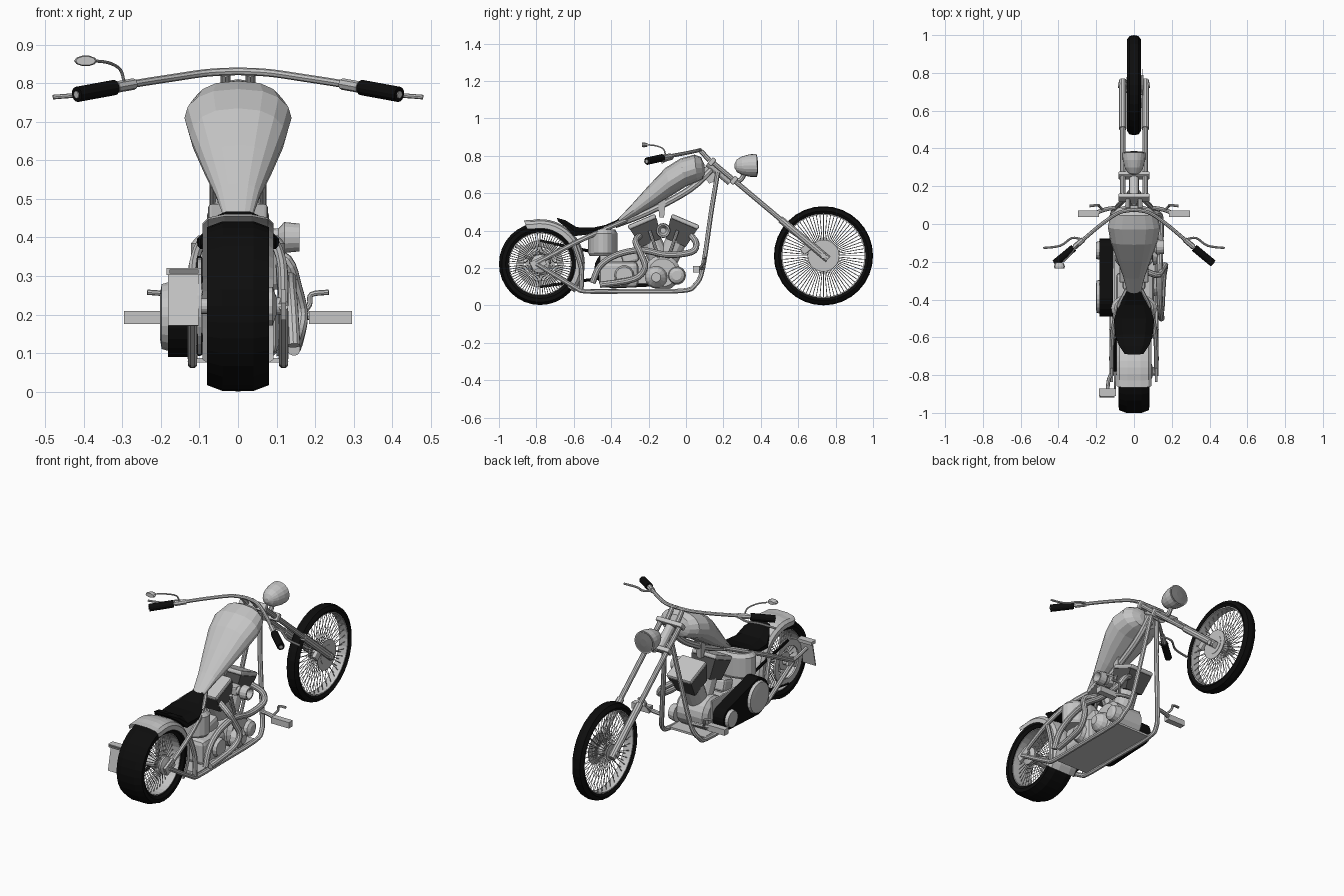
import bpy, bmesh, math
from mathutils import Vector, Matrix

if "Cube" in bpy.data.objects:
    bpy.data.objects.remove(bpy.data.objects["Cube"])

def material(name, v):
    m = bpy.data.materials.new(name)
    m.diffuse_color = (v, v, v, 1)
    m.use_nodes = True
    m.node_tree.nodes["Principled BSDF"].inputs["Base Color"].default_value = m.diffuse_color
    return m

METAL = material("light metal", 0.56)
BLACK = material("black rubber", 0.004)
DARK = material("dark engine grey", 0.09)
LENS = material("lens grey", 0.22)

def finish(name, bm, mat, mirror=False):
    if mirror:
        geo = bmesh.ops.duplicate(bm, geom=bm.verts[:] + bm.edges[:] + bm.faces[:])["geom"]
        for v in geo:
            if isinstance(v, bmesh.types.BMVert):
                v.co.x *= -1
    bmesh.ops.recalc_face_normals(bm, faces=bm.faces[:])
    me = bpy.data.meshes.new(name)
    bm.to_mesh(me)
    bm.free()
    me.materials.append(mat)
    ob = bpy.data.objects.new(name, me)
    bpy.context.collection.objects.link(ob)
    return ob

def add_loft(bm, rings, wrap=False, cap=True, ring_closed=True):
    vs = [[bm.verts.new(p) for p in r] for r in rings]
    n = len(vs[0])
    for i in range(len(vs) if wrap else len(vs) - 1):
        a, b = vs[i], vs[(i + 1) % len(vs)]
        for j in range(n if ring_closed else n - 1):
            k = (j + 1) % n
            bm.faces.new((a[j], a[k], b[k], b[j]))
    if cap and not wrap and ring_closed:
        bm.faces.new(vs[0])
        bm.faces.new(vs[-1])

def loft(name, rings, mat, mirror=False, **kw):
    bm = bmesh.new()
    add_loft(bm, rings, **kw)
    return finish(name, bm, mat, mirror)

def lathe(name, origin, axis, prof, mat, n=20, mirror=False, wrap=False):
    """prof is a list of (distance along axis, radius)"""
    q = Vector(axis).to_track_quat('Z', 'Y')
    rings = [[Vector(origin) + q @ Vector((r * math.cos(a), r * math.sin(a), t))
              for a in (2 * math.pi * k / n for k in range(n))] for t, r in prof]
    return loft(name, rings, mat, mirror, wrap=wrap)

def tube(name, pts, r, mat, mirror=False, n=8, sub=4):
    P = [Vector(p) for p in pts]
    path = []
    for i in range(len(P) - 1):
        a, b, c, d = P[max(i - 1, 0)], P[i], P[i + 1], P[min(i + 2, len(P) - 1)]
        for s in range(sub):
            t = s / sub
            path.append(0.5 * (2 * b + (c - a) * t + (2 * a - 5 * b + 4 * c - d) * t ** 2
                               + (3 * b - a - 3 * c + d) * t ** 3))
    path.append(P[-1])
    rings, q, last = [], None, None
    for i, p in enumerate(path):
        tan = (path[min(i + 1, len(path) - 1)] - path[max(i - 1, 0)]).normalized()
        q = tan.to_track_quat('Z', 'Y') if q is None else last.rotation_difference(tan) @ q
        last = tan
        rings.append([p + q @ Vector((r * math.cos(2 * math.pi * k / n), r * math.sin(2 * math.pi * k / n), 0))
                      for k in range(n)])
    return loft(name, rings, mat, mirror)

def box(name, c, size, mat, tilt=0, taper=1, bevel=0, mirror=False):
    """tilt turns about x in degrees, taper scales the bottom"""
    bm = bmesh.new()
    bmesh.ops.create_cube(bm, size=1)
    for v in bm.verts:
        if v.co.z < 0:
            v.co.x *= taper
            v.co.y *= taper
        v.co = Vector((v.co.x * size[0], v.co.y * size[1], v.co.z * size[2]))
    if bevel:
        bmesh.ops.bevel(bm, geom=bm.edges[:], offset=bevel, segments=2, affect='EDGES', profile=0.5)
    bm.transform(Matrix.Translation(c) @ Matrix.Rotation(math.radians(tilt), 4, 'X'))
    return finish(name, bm, mat, mirror)

# wheels: tyre, rim, spokes, hub
def wheel(name, cy, cz, tyre, rim_r, rim_w, hub, spokes):
    c, X = (0, cy, cz), (1, 0, 0)
    lathe(name + "_tyre", c, X, tyre, BLACK, n=32, wrap=True)
    lathe(name + "_rim", c, X, [(-rim_w, rim_r + .004), (-rim_w, rim_r - .004), (rim_w, rim_r - .004),
                                (rim_w, rim_r + .004)], METAL, n=32, wrap=True)
    lathe(name + "_hub", c, X, hub, METAL, n=16)
    bm = bmesh.new()
    for k in range(spokes):
        a = 2 * math.pi * k / spokes
        d = Vector((0, math.cos(a), math.sin(a)))
        s = Vector((0, -d.z, d.y)) * .002
        w = Vector((.002, 0, 0))
        side = 1 if k % 2 else -1
        ends = [Vector(c) + d * .025 + Vector((side * rim_w * .9, 0, 0)),
                Vector(c) + d * rim_r + Vector((side * rim_w * .3, 0, 0))]
        add_loft(bm, [[e + s, e + w, e - s, e - w] for e in ends])
    finish(name + "_spokes", bm, METAL)

wheel("front_wheel", .735, .265, [(-.028, .225), (-.038, .24), (-.024, .26), (0, .265), (.024, .26),
      (.038, .24), (.028, .225)], .224, .026,
      [(-.085, .015), (-.04, .015), (-.04, .045), (-.03, .03), (.03, .03), (.04, .055), (.05, .055), (.05, .015), (.085, .015)], 72)
wheel("rear_wheel", -.78, .222, [(-.07, .168), (-.081, .185), (-.08, .205), (-.04, .22), (.04, .22),
      (.08, .205), (.081, .185), (.07, .168)], .168, .065,
      [(-.125, .02), (-.08, .02), (-.08, .05), (-.06, .03), (.06, .03), (.08, .05), (.09, .05), (.1, .022), (.125, .022)], 72)
lathe("front_brake_disc", (0, .735, .265), (1, 0, 0), [(.044, .04), (.044, .085), (.048, .085), (.048, .04)], METAL, wrap=True)
box("front_caliper", (.05, .64, .30), (.025, .05, .04), METAL, tilt=40, bevel=.006)
lathe("rear_sprocket", (0, -.78, .222), (1, 0, 0), [(-.105, .09), (-.105, .125), (-.095, .125), (-.095, .09)], METAL, n=28, wrap=True)
tube("drive_belt", [(-.1, -.78, .345), (-.1, -.42, .27)], .008, BLACK, sub=1)
tube("drive_belt_lower", [(-.1, -.78, .1), (-.1, -.42, .15)], .008, BLACK, sub=1)

# rear fender
sec = [(-.092, .19), (-.092, .215), (-.078, .23), (-.035, .239), (.035, .239), (.078, .23), (.092, .215), (.092, .19)]
rings = []
for k in range(19):
    a = math.radians(-40 + 150 * k / 18)
    rings.append([(x, -.78 + r * math.cos(a), .222 + r * math.sin(a)) for x, r in sec])
rings[-1] = [(x, y - .005, z + .008) for x, y, z in rings[-1]]
loft("rear_fender", rings, METAL, ring_closed=False)

# teardrop fuel tank: upper point, lower point, half width
tank = [(-.37, .455, -.36, .435, .035), (-.29, .54, -.27, .478, .057), (-.2, .64, -.17, .53, .092),
        (-.11, .735, -.08, .585, .124), (-.03, .785, 0, .635, .139), (.045, .806, .06, .66, .122),
        (.08, .793, .09, .675, .085), (.098, .755, .1, .70, .04)]
rings = []
for yu, zu, yl, zl, w in tank:
    u, l = Vector((0, yu, zu)), Vector((0, yl, zl))
    rings.append([(u + l) / 2 + (u - l) / 2 * math.cos(a) + Vector((w * math.copysign(abs(math.sin(a)) ** .8, math.sin(a)), 0, 0))
                  for a in (2 * math.pi * k / 16 for k in range(16))])
loft("fuel_tank", rings, METAL)

# seat: y top, z top, y bottom, z bottom, half width
seat = [(-.69, .468, -.685, .45, .05), (-.645, .455, -.64, .415, .08), (-.585, .418, -.6, .37, .098),
        (-.5, .415, -.51, .38, .106), (-.43, .43, -.43, .405, .085), (-.345, .468, -.36, .435, .04)]
loft("seat", [[(-w, yb, zb), (-w, (yt + yb) / 2, (zt + zb) / 2), (-w * .6, yt, zt), (w * .6, yt, zt),
               (w, (yt + yb) / 2, (zt + zb) / 2), (w, yb, zb)] for yt, zt, yb, zb, w in seat], BLACK)

# oil tank under the seat
loft("oil_tank", [[(s * .122 * math.cos(a), -.445 + s * .078 * math.sin(a), z) for a in
     (2 * math.pi * k / 20 for k in range(20))] for z, s in ((.265, .9), (.28, 1), (.385, 1), (.405, .85))], METAL)

# frame
tube("frame_backbone", [(0, .15, .74), (0, .02, .62), (0, -.2, .5), (0, -.38, .43)], .018, METAL)
tube("frame_upper_rail", [(.02, -.32, .455), (.085, -.45, .40), (.115, -.6, .33), (.118, -.8, .225)], .013, METAL, True)
tube("frame_lower_rail", [(.02, .17, .71), (.045, .135, .5), (.09, .09, .2), (.115, .05, .11), (.118, -.02, .078),
     (.118, -.3, .075), (.118, -.53, .075), (.118, -.6, .1), (.118, -.8, .222)], .013, METAL, True)
tube("frame_seat_post", [(.118, -.56, .085), (.118, -.56, .2), (.11, -.6, .33)], .013, METAL, True)
box("frame_floor", (0, -.27, .082), (.22, .52, .012), METAL)
box("frame_neck_gusset", (0, .125, .70), (.02, .09, .09), METAL, tilt=20, taper=.4)
box("axle_plate", (.118, -.79, .225), (.014, .08, .05), METAL, tilt=25, mirror=True)

# fork, clamps and neck
D = Vector((0, -.605, .508))
A = Vector((0, .735, .267))
def on_fork(t, x=0):
    return A + D * t + Vector((x, 0, 0))
tube("fork_tube", [on_fork(.3, .06), on_fork(1.0, .06)], .014, METAL, True, n=10, sub=1)
tube("fork_lower_leg", [on_fork(-.04, .06), on_fork(.38, .06)], .02, METAL, True, n=10, sub=1)
tube("steering_neck", [on_fork(.8) + Vector((0, -.01, -.01)), on_fork(1.0) + Vector((0, -.01, -.01))], .026, METAL, n=12, sub=1)
for nm, t in (("lower_clamp", .79), ("upper_clamp", .985)):
    box(nm, on_fork(t), (.165, .045, .026), METAL, tilt=50, bevel=.006)

# headlight
lathe("headlight_bowl", (0, .26, .745), (0, 1, .03), [(0, .012), (.012, .034), (.04, .05), (.08, .06), (.118, .062)], METAL)
lathe("headlight_lens", (0, .376, .749), (0, 1, .03), [(0, .056), (.005, .056), (.009, .02)], LENS)
tube("headlight_bracket", [(0, .25, .67), (0, .29, .67), (0, .31, .70)], .013, METAL)

# handlebar with grips, levers and mirror
tube("handlebar", [(0, .075, .831), (.08, .06, .827), (.17, 0, .814), (.26, -.075, .80), (.33, -.135, .787), (.42, -.21, .77)], .01, METAL, True)
tube("hand_grip", [(.32, -.127, .789), (.418, -.208, .771)], .02, BLACK, True, n=12, sub=1)
tube("bar_control", [(.27, -.083, .798), (.315, -.122, .79)], .015, METAL, True, sub=1)
tube("hand_lever", [(.28, -.08, .793), (.33, -.075, .785), (.39, -.115, .772), (.48, -.127, .764)], .006, METAL, True)
tube("bar_riser", [(.032, .125, .775), (.032, .08, .825)], .013, METAL, True, sub=1)
tube("mirror_stalk", [(-.295, -.11, .80), (-.305, -.12, .835), (-.335, -.16, .853), (-.375, -.2, .858)], .004, METAL)
loft("mirror", [[(-.395 + s * .03 * math.cos(a), y, .858 + s * .014 * math.sin(a)) for a in
     (2 * math.pi * k / 10 for k in range(10))] for y, s in ((-.235, .85), (-.225, 1), (-.205, .7))], METAL)

# V engine
lathe("crankcase", (0, -.125, .175), (1, 0, 0), [(-.1, .07), (-.08, .095), (.08, .095), (.1, .075)], METAL, n=18)
lathe("cam_cover", (.1, -.16, .15), (1, 0, 0), [(0, .06), (.025, .05), (.05, .025)], METAL, n=14)
lathe("generator_cover", (.08, -.05, .16), (1, 0, 0), [(0, .05), (.04, .042), (.05, .025)], METAL, n=14)
base = Vector((0, -.12, .2))
for nm, s in (("front", 1), ("rear", -1)):
    d = Vector((0, s * .42, .9)).normalized()
    tilt = -s * 23
    lathe(nm + "_cylinder", base, d, [(.04, .058), (.19, .058)], METAL, n=14)
    box(nm + "_cooling_fins", base + d * .205, (.15, .155, .11), DARK, tilt, taper=.75)
    box(nm + "_cylinder_head", base + d * .272, (.155, .16, .026), METAL, tilt, bevel=.009)
    tube(nm + "_pushrod", [(.085, -.12 + s * .02, .24), (.09, -.12 + s * .075, .40)], .009, METAL, sub=1)
box("carburettor", (.055, -.122, .40), (.07, .05, .05), METAL, bevel=.008)
lathe("air_intake", (.08, -.122, .40), (1, 0, 0), [(0, .022), (.025, .024), (.04, .04), (.08, .036), (.08, .028), (.05, .015)], METAL, n=16)
box("ignition_cover", (0, -.13, .53), (.05, .05, .12), METAL, taper=.5)

# gearbox
box("gearbox", (.005, -.36, .165), (.2, .21, .14), METAL, bevel=.025)
lathe("gearbox_cover", (.1, -.33, .16), (1, 0, 0), [(0, .055), (.025, .045)], METAL, n=14)
box("starter_motor", (0, -.3, .26), (.12, .09, .07), METAL, tilt=15, bevel=.015)

# exhaust pipes
tube("front_exhaust", [(.06, .03, .37), (.115, .055, .33), (.14, .03, .285), (.14, -.1, .27), (.135, -.24, .295),
     (.135, -.37, .27), (.14, -.46, .21), (.145, -.5, .12)], .017, METAL, n=10)
tube("rear_exhaust", [(.06, -.25, .37), (.125, -.27, .34), (.15, -.24, .27), (.165, -.22, .2), (.155, -.28, .14),
     (.145, -.46, .11)], .017, METAL, n=10)

# primary belt drive on the left
def pulley_arc(cy, cz, r, a0, a1):
    return [(cy + r * math.cos(math.radians(a0 + (a1 - a0) * k / 10)), cz + r * math.sin(math.radians(a0 + (a1 - a0) * k / 10)))
            for k in range(11)]
hull = pulley_arc(-.14, .165, .062, -85, 85) + pulley_arc(-.385, .195, .105, 95, 265)
loft("primary_belt", [[(x, y, z) for y, z in hull] for x in (-.182, -.112)], BLACK)
lathe("clutch_cover", (-.18, -.385, .195), (-1, 0, 0), [(0, .09), (.018, .085), (.022, .06)], METAL, n=22)
lathe("engine_pulley", (-.18, -.14, .165), (-1, 0, 0), [(0, .05), (.02, .045)], METAL, n=18)
box("primary_plate", (-.106, -.27, .19), (.012, .38, .15), METAL, bevel=.004)

# forward foot controls
box("foot_peg", (.24, .055, .193), (.112, .035, .034), METAL, mirror=True)
tube("foot_peg_mount", [(.09, .085, .2), (.14, .08, .2), (.2, .06, .195)], .011, METAL, True)
tube("foot_lever", [(.16, .07, .195), (.185, .095, .225), (.19, .1, .252), (.235, .095, .258)], .007, METAL, True)

# side number plate and its lamp
box("side_plate", (-.142, -.9, .24), (.08, .006, .14), METAL, tilt=-12)
box("plate_lamp", (-.14, -.89, .312), (.09, .04, .018), METAL)
box("plate_lamp_lens", (-.14, -.912, .312), (.075, .006, .01), LENS)
tube("plate_bracket", [(-.12, -.79, .23), (-.135, -.83, .25), (-.14, -.89, .27)], .01, METAL)
